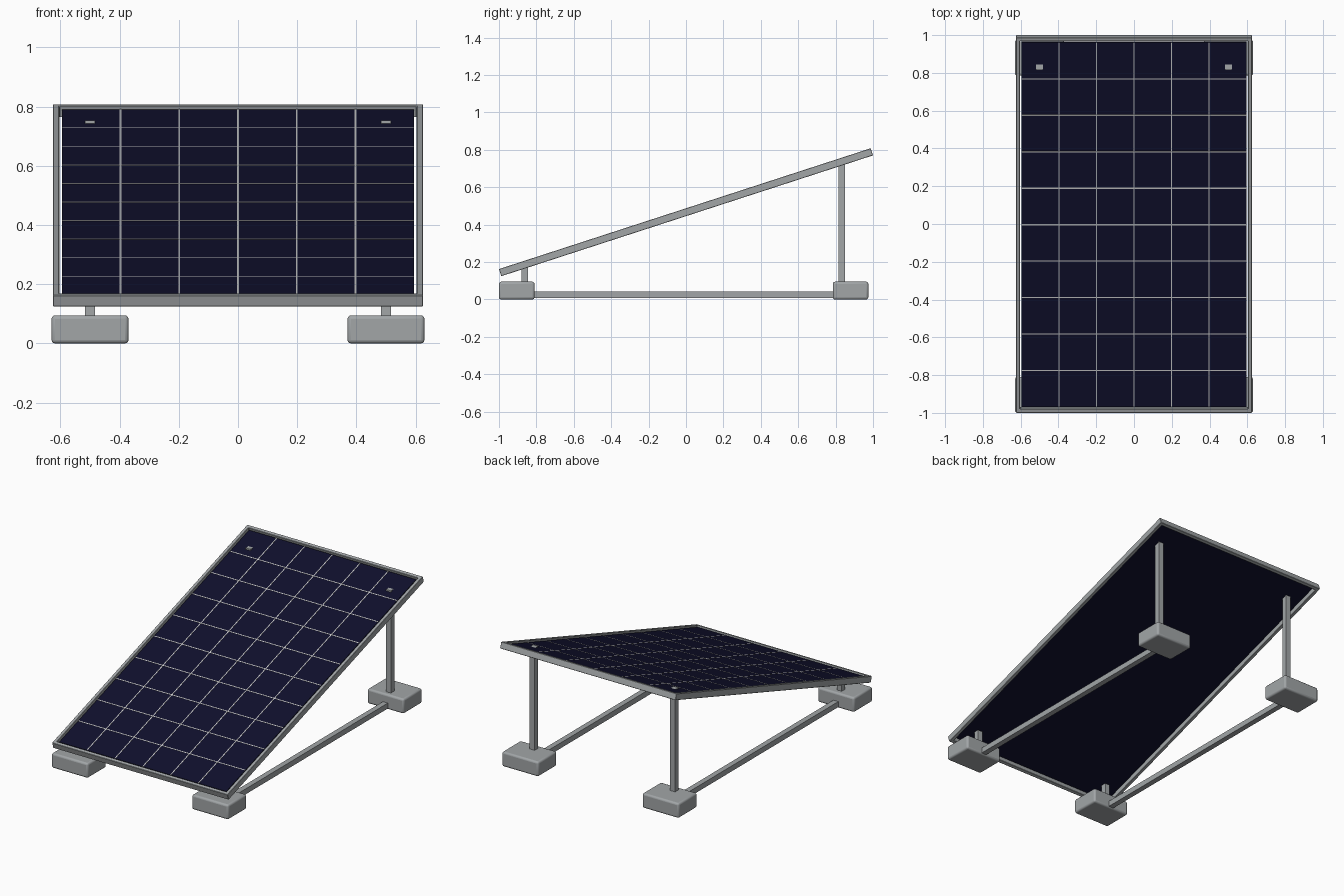
import bpy, bmesh, math
from mathutils import Matrix, Vector

cube = bpy.data.objects.get("Cube")
if cube:
    bpy.data.objects.remove(cube, do_unlink=True)


def material(name, rgb):
    m = bpy.data.materials.new(name)
    m.use_nodes = True
    m.diffuse_color = (*rgb, 1)
    node = next(n for n in m.node_tree.nodes if n.type == 'BSDF_PRINCIPLED')
    node.inputs["Base Color"].default_value = (*rgb, 1)
    return m


METAL = material("grey metal", (0.36, 0.38, 0.39))
CELL = material("dark blue cell", (0.005, 0.005, 0.025))
LINE = material("pale grid line", (0.6, 0.6, 0.6))

# Panel dimensions and its tilted frame of reference
WIDTH, LENGTH, DEPTH, RIM = 1.25, 2.09, 0.04, 0.03
GLASS_TOP = 0.0115
TILT = Matrix.Translation((0, 0, 0.4665)) @ Matrix.Rotation(math.radians(18), 4, 'X')


def finish(name, bm, mat, matrix=Matrix(), bevel=0, segments=1):
    bmesh.ops.recalc_face_normals(bm, faces=bm.faces)
    mesh = bpy.data.meshes.new(name)
    bm.to_mesh(mesh)
    bm.free()
    mesh.materials.append(mat)
    obj = bpy.data.objects.new(name, mesh)
    obj.matrix_world = matrix
    bpy.context.collection.objects.link(obj)
    if bevel:
        mod = obj.modifiers.new("soft edges", 'BEVEL')
        mod.width, mod.segments = bevel, segments
    return obj


def add_box(bm, low, high):
    low, high = Vector(low), Vector(high)
    place = Matrix.Translation((low + high) / 2) @ Matrix.Diagonal((*(high - low), 1))
    bmesh.ops.create_cube(bm, size=1, matrix=place)


def box(name, low, high, mat, **options):
    bm = bmesh.new()
    add_box(bm, low, high)
    return finish(name, bm, mat, **options)


# Rectangular rim, opened through the middle
bm = bmesh.new()
add_box(bm, (-WIDTH / 2, -LENGTH / 2, -DEPTH / 2), (WIDTH / 2, LENGTH / 2, DEPTH / 2))
caps = [f for f in bm.faces if abs(f.normal.z) > 0.9]
bmesh.ops.inset_individual(bm, faces=caps, thickness=RIM)
edges = [e for f in caps for e in f.edges]
bmesh.ops.delete(bm, geom=caps, context='FACES_ONLY')
bmesh.ops.bridge_loops(bm, edges=edges)
finish("panel_frame", bm, METAL, TILT, bevel=0.002)

# Recessed sheet of cells
half_x, half_y = WIDTH / 2 - RIM, LENGTH / 2 - RIM
box("cell_sheet", (-half_x, -half_y, 0), (half_x, half_y, GLASS_TOP), CELL, matrix=TILT)

# Thin lines between the cells
bm = bmesh.new()
COLUMNS, ROWS, HALF_LINE = 6, 10, 0.003
low, high = GLASS_TOP - 0.001, GLASS_TOP + 0.001
for i in range(1, COLUMNS):
    x = half_x * (2 * i / COLUMNS - 1)
    add_box(bm, (x - HALF_LINE, -half_y, low), (x + HALF_LINE, half_y, high))
for j in range(1, ROWS):
    y = half_y * (2 * j / ROWS - 1)
    add_box(bm, (-half_x, y - HALF_LINE, low), (half_x, y + HALF_LINE, high))
finish("cell_grid_lines", bm, LINE, TILT)

# Feet, legs and floor rails on each side
FEET = {"front": (-0.905, -0.862, 0.182), "rear": (0.88, 0.833, 0.753)}
HALF_BAR = 0.0175
for side, x in (("left", 0.5), ("right", -0.5)):
    for end, (foot_y, leg_y, top) in FEET.items():
        foot = box(f"{end}_{side}_foot", (x - 0.13, foot_y - 0.095, 0),
                   (x + 0.13, foot_y + 0.095, 0.095), METAL, bevel=0.012, segments=3)
        bpy.ops.object.select_all(action='DESELECT')
        foot.select_set(True)
        bpy.context.view_layer.objects.active = foot
        bpy.ops.object.shade_smooth_by_angle(angle=math.radians(40))
        box(f"{end}_{side}_leg", (x - HALF_BAR, leg_y - HALF_BAR, 0.08),
            (x + HALF_BAR, leg_y + HALF_BAR, top), METAL)
    box(f"{side}_floor_rail", (x - HALF_BAR, -0.85, 0.007),
        (x + HALF_BAR, 0.82, 0.042), METAL)
